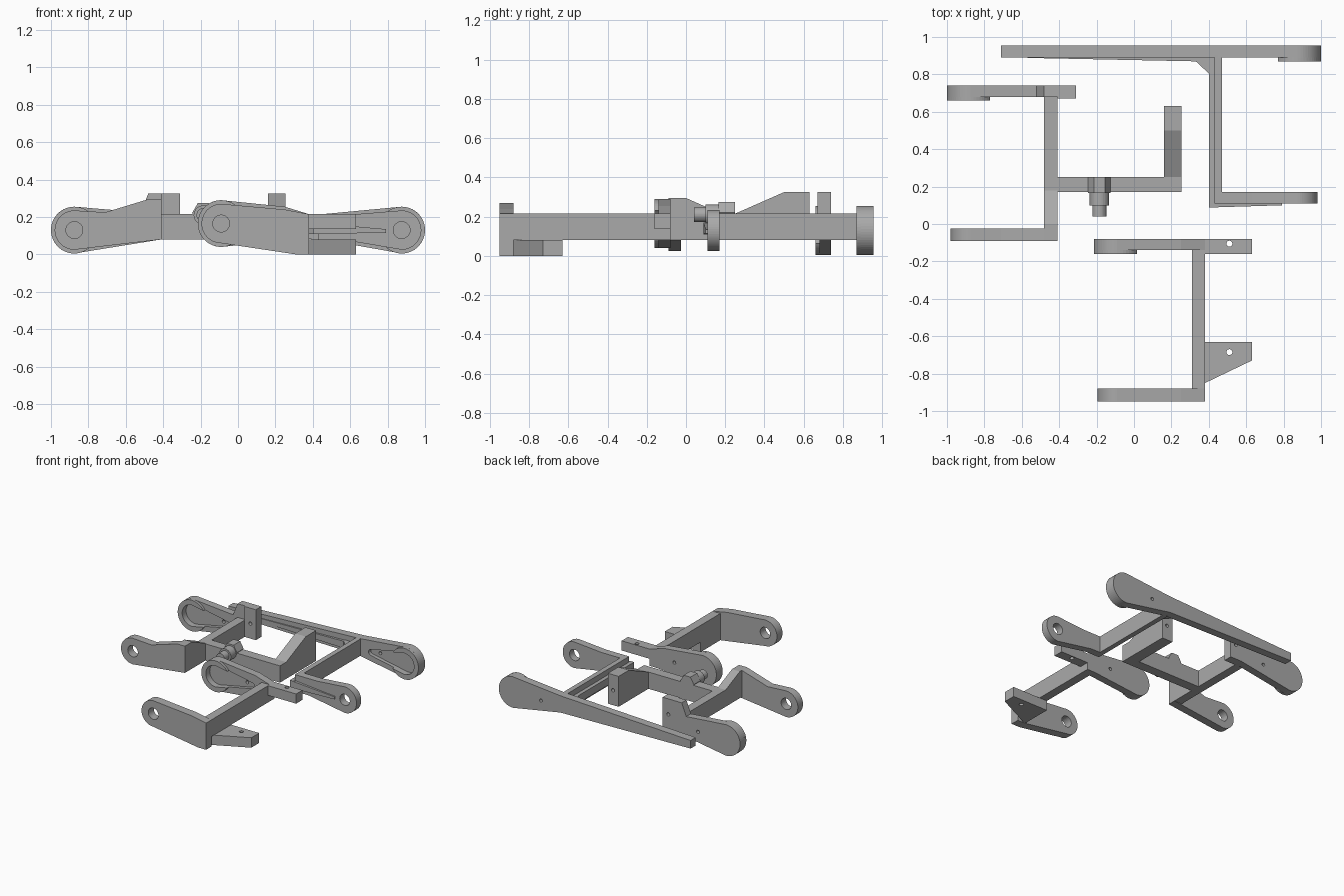
import bpy
import bmesh
from math import cos, sin, pi
from mathutils import Vector
from mathutils.geometry import convex_hull_2d

cube = bpy.data.objects.get("Cube")
if cube:
    bpy.data.objects.remove(cube)

grey = bpy.data.materials.new("plain grey")
grey.use_nodes = True
grey.diffuse_color = (0.4, 0.4, 0.4, 1)
grey.node_tree.nodes["Principled BSDF"].inputs["Base Color"].default_value = (0.4, 0.4, 0.4, 1)

# Profile axes to world axes for each extrusion direction
PLACE = {"x": lambda a, b, d: (d, a, b),
         "y": lambda a, b, d: (a, d, b),
         "z": lambda a, b, d: (a, b, d)}


def finish(name, bm):
    bmesh.ops.recalc_face_normals(bm, faces=bm.faces)
    mesh = bpy.data.meshes.new(name)
    bm.to_mesh(mesh)
    bm.free()
    mesh.materials.append(grey)
    obj = bpy.data.objects.new(name, mesh)
    bpy.context.collection.objects.link(obj)
    return obj


def prism(name, axis, pts, lo, hi):
    bm = bmesh.new()
    place = PLACE[axis]
    face = bm.faces.new([bm.verts.new(place(a, b, lo)) for a, b in pts])
    out = bmesh.ops.extrude_face_region(bm, geom=[face])
    shift = Vector(place(0, 0, hi - lo))
    bmesh.ops.translate(bm, vec=shift, verts=[g for g in out["geom"] if isinstance(g, bmesh.types.BMVert)])
    return finish(name, bm)


def box(name, x, y, z):
    return prism(name, "z", [(x[0], y[0]), (x[1], y[0]), (x[1], y[1]), (x[0], y[1])], *z)


def wedge(name, sections):
    """Convex solid through box sections placed along x: (x, y range, z range)."""
    bm = bmesh.new()
    for x, ys, zs in sections:
        for y in ys:
            for z in zs:
                bm.verts.new((x, y, z))
    bmesh.ops.convex_hull(bm, input=bm.verts)
    return finish(name, bm)


def circle(c, r, n=48, start=0.0, sweep=2 * pi, closed=True):
    steps = n if closed else n - 1
    return [(c[0] + r * cos(start + sweep * i / steps),
             c[1] + r * sin(start + sweep * i / steps)) for i in range(n)]


def cut(obj, axis, pts, lo, hi):
    tool = prism("cutter", axis, pts, lo, hi)
    tool.hide_render = True
    mod = obj.modifiers.new("cut", "BOOLEAN")
    mod.operation = "DIFFERENCE"
    mod.solver = "EXACT"
    mod.object = tool
    deps = bpy.context.evaluated_depsgraph_get()
    mesh = bpy.data.meshes.new_from_object(obj.evaluated_get(deps))
    obj.modifiers.clear()
    obj.data = mesh
    bpy.data.objects.remove(tool)


def arm_outline(c, r, side, pts):
    """Round end facing side, then points from the top round to the bottom."""
    return circle(c, r, 28, -pi / 2, side * pi, False) + pts


def ring_arm(name, c, side, pts, y0, y1):
    arm = prism(name, "y", arm_outline(c, 0.105, side, pts), y0, y1)
    cut(arm, "y", circle(c, 0.045, 32), y0 - 0.05, y1 + 0.05)
    return arm


def pocket_arm(name, c, side, pts, y0, y1, boss):
    """Closed arm with a raised round boss and a tapered pocket in its front."""
    arm = prism(name, "y", arm_outline(c, 0.125, side, pts), y0, y1)
    collar = prism(name + "_boss", "y", circle(c, 0.125), boss, y0)
    tip = (c[0] - side * 0.31, c[1])
    loop = circle(c, 0.085) + circle(tip, 0.025, 16)
    drop = [loop[i] for i in convex_hull_2d(loop)]
    for part in (arm, collar):
        cut(part, "y", drop, boss - 0.03, y0 + 0.03)
    cut(arm, "y", circle((c[0] - side * 0.25, c[1]), 0.013, 16), y0 - 0.1, y1 + 0.1)
    return arm


BAR = (0.08, 0.215)

# Front bracket
pivot = (-0.09, 0.165)
ring_arm("front_bracket_ring_arm", pivot, -1,
         [(0.25, 0.24), (0.38, 0.215), (0.38, 0), (0.31, 0)], -0.95, -0.88)
pocket_arm("front_bracket_pocket_arm", pivot, -1,
           [(0.25, 0.255), (0.38, 0.215), (0.38, 0.08), (0.31, 0.08)], -0.14, -0.08, -0.16)
box("front_bracket_crossbar", (0.31, 0.38), (-0.95, -0.08), BAR)
tab = box("front_bracket_upper_tab", (0.37, 0.63), (-0.16, -0.08), (0.137, 0.215))
cut(tab, "z", circle((0.51, -0.105), 0.016, 16), 0, 0.3)
foot = prism("front_bracket_lower_tab", "z",
             [(0.31, -0.885), (0.38, -0.85), (0.63, -0.73), (0.63, -0.63), (0.31, -0.63)], 0, 0.08)
cut(foot, "z", circle((0.51, -0.685), 0.016, 16), -0.1, 0.2)

# Middle bracket
pivot = (-0.875, 0.13)
ring_arm("middle_bracket_ring_arm", pivot, -1,
         [(-0.71, 0.225), (-0.48, 0.295), (-0.41, 0.295), (-0.41, 0.08)], -0.09, -0.025)
prism("middle_bracket_crossbar", "x",
      [(-0.09, 0.08), (0.74, 0.08), (0.74, 0.215), (0.18, 0.215), (0.0, 0.295), (-0.09, 0.295)],
      -0.48, -0.41)
pocket_arm("middle_bracket_pocket_arm", pivot, -1,
           [(-0.52, 0.225), (-0.48, 0.325), (-0.41, 0.325), (-0.41, 0.08)], 0.68, 0.74, 0.66)
post = box("middle_bracket_post", (-0.41, -0.31), (0.67, 0.74), (0.08, 0.325))
cut(post, "y", circle((-0.36, 0.2), 0.014, 16), 0.6, 0.8)
box("middle_bracket_side_bar", (-0.42, 0.255), (0.17, 0.25), BAR)
lug = prism("middle_bracket_raised_lug", "x",
            [(0.2, 0.08), (0.63, 0.08), (0.63, 0.325), (0.5, 0.325), (0.25, 0.215), (0.2, 0.215)],
            0.16, 0.255)
cut(lug, "y", circle((0.21, 0.2), 0.014, 16), 0.58, 0.7)

# Stepped peg on the middle bracket
axle = (-0.185, 0.21)
prism("peg_hex_base", "y", circle((-0.185, 0.222), 0.06, 6), 0.165, 0.25)
prism("peg_collar", "y", circle(axle, 0.052, 32), 0.1, 0.175)
prism("peg_pin", "y", circle(axle, 0.037, 32), 0.04, 0.11)

# Rear bracket with long rail
pivot = (0.875, 0.13)
pocket_arm("rear_rail", pivot, 1,
           [(0.45, 0.215), (-0.71, 0.165), (-0.71, 0.1), (0.45, 0.08)], 0.89, 0.955, 0.87)
ring_arm("rear_bracket_ring_arm", pivot, 1,
         [(0.63, 0.215), (0.43, 0.215), (0.43, 0.08), (0.55, 0.08)], 0.11, 0.17)
box("rear_bracket_crossbar", (0.43, 0.47), (0.11, 0.9), BAR)

# Stiffening ribs of the rear bracket
RIB = (0.11, 0.17)
box("crossbar_rib", (0.4, 0.435), (0.09, 0.9), RIB)
wedge("ring_arm_rib", [(0.4, (0.088, 0.17), RIB), (0.79, (0.1, 0.15), (0.115, 0.135))])
wedge("rail_rib", [(-0.57, (0.888, 0.9), (0.12, 0.14)), (0.41, (0.868, 0.9), RIB)])
prism("rail_gusset", "z", [(0.33, 0.87), (0.4, 0.805), (0.44, 0.805), (0.44, 0.9), (0.33, 0.9)], *RIB)
